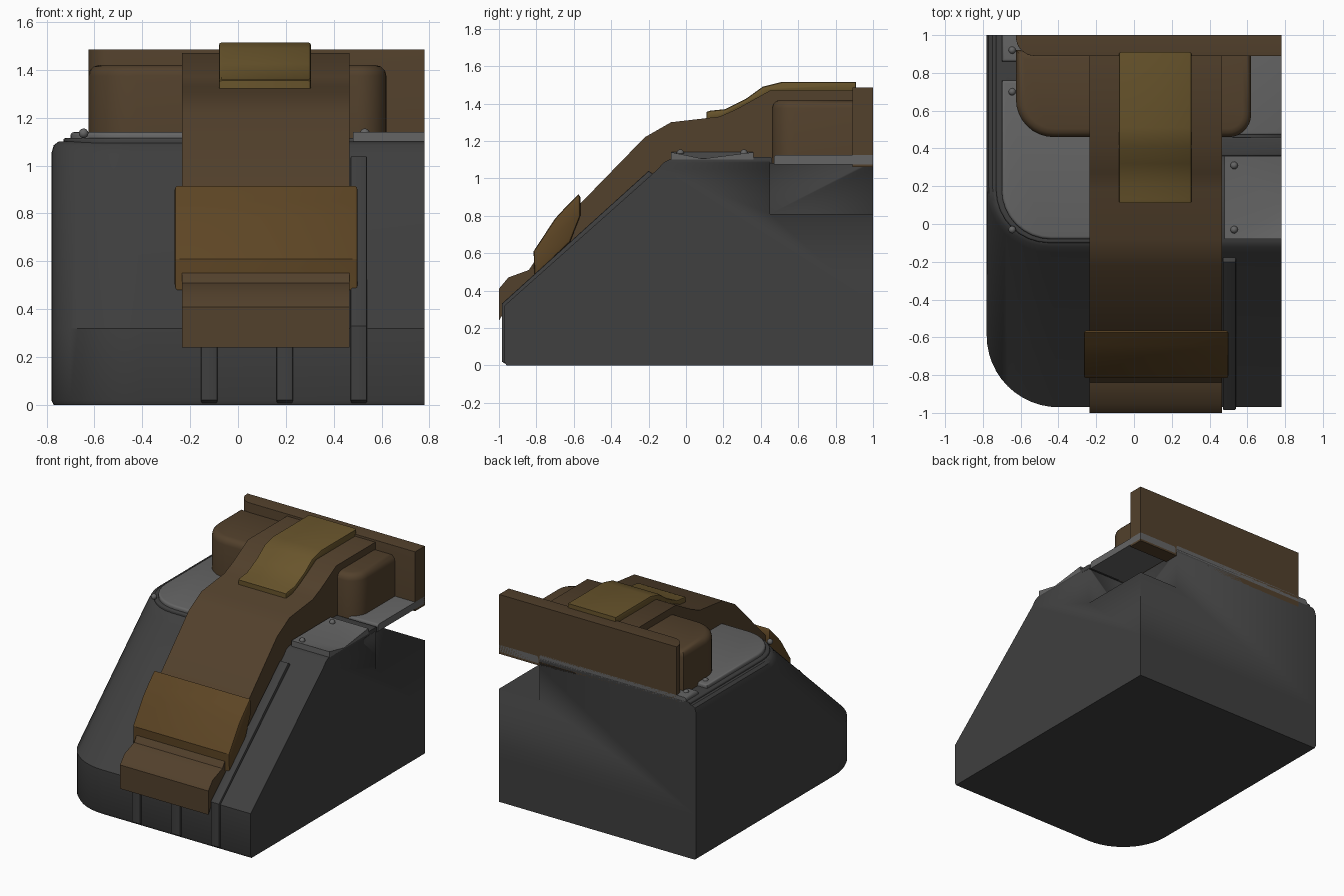
import bpy, bmesh, math
from mathutils import Vector

cube = bpy.data.objects.get("Cube")
if cube:
    bpy.data.objects.remove(cube, do_unlink=True)


def material(name, rgb):
    m = bpy.data.materials.new(name)
    m.use_nodes = True
    m.diffuse_color = (*rgb, 1)
    m.node_tree.nodes["Principled BSDF"].inputs["Base Color"].default_value = (*rgb, 1)
    return m


DARK = material("dark grey", (0.05, 0.05, 0.05))
PLATE = material("plate grey", (0.13, 0.13, 0.13))
LEATHER = material("brown leather", (0.085, 0.052, 0.025))
TAN = material("orange brown", (0.11, 0.06, 0.018))
GOLD = material("dull gold", (0.14, 0.09, 0.025))

CUT_X, CUT_Y = 0.78, 1.0


def finish(name, bm, mat):
    bmesh.ops.recalc_face_normals(bm, faces=bm.faces)
    mesh = bpy.data.meshes.new(name)
    bm.to_mesh(mesh)
    bm.free()
    ob = bpy.data.objects.new(name, mesh)
    bpy.context.collection.objects.link(ob)
    mesh.materials.append(mat)
    bpy.context.view_layer.objects.active = ob
    bpy.ops.object.select_all(action='DESELECT')
    ob.select_set(True)
    bpy.ops.object.shade_smooth_by_angle(angle=math.radians(32))
    return ob


def plan(x0, x1, y0, y1, left=0, right=0, steps=8):
    """Rectangle outline whose two front corners may be rounded."""
    pts = []
    for cx, r, start in ((x0 + left, left, math.pi), (x1 - right, right, 1.5 * math.pi)):
        for i in range(steps + 1 if r else 1):
            a = start + i / steps * math.pi / 2
            pts.append((cx + r * math.cos(a), y0 + r + r * math.sin(a)) if r else (cx, y0))
    return pts + [(x1, y1), (x0, y1)]


def prism(name, pts, lo, hi, mat, axis="z", bevel=0, pick=None, segments=3):
    """Extrude a plan (axis z) or a side profile (axis x)."""
    bm = bmesh.new()
    place = (lambda p: (p[0], p[1], lo)) if axis == "z" else (lambda p: (lo, p[0], p[1]))
    face = bm.faces.new([bm.verts.new(place(p)) for p in pts])
    new = bmesh.ops.extrude_face_region(bm, geom=[face])["geom"]
    shift = Vector((0, 0, hi - lo) if axis == "z" else (hi - lo, 0, 0))
    bmesh.ops.translate(bm, vec=shift, verts=[v for v in new if isinstance(v, bmesh.types.BMVert)])
    if bevel:
        def outer(e):
            m = (e.verts[0].co + e.verts[1].co) / 2
            if m.x > CUT_X - 0.005 or m.y > CUT_Y - 0.005:
                return False
            along = abs((e.verts[0].co - e.verts[1].co)["xyz".index(axis)]) > 1e-5
            return not along and (axis == "x" or m.z > hi - 1e-4)
        bmesh.ops.bevel(bm, geom=[e for e in bm.edges if outer(e)], offset=bevel,
                        segments=segments, profile=0.5, affect='EDGES', clamp_overlap=True)
    return finish(name, bm, mat)


# Main body: lofted plan rings, sloping front, one rounded corner
bm = bmesh.new()
rings = []
for z, front, inset, r in ((0, -0.96, 0.01, 0.37), (0.02, -0.97, 0, 0.38), (0.32, -0.97, 0, 0.38),
                           (1.05, -0.15, 0, 0.34), (1.085, -0.12, 0.01, 0.33), (1.1, -0.09, 0.03, 0.31)):
    rings.append([bm.verts.new((x, y, z)) for x, y in
                  plan(-CUT_X + inset, CUT_X, front, CUT_Y, left=r, steps=12)])
for a, b in zip(rings, rings[1:]):
    for i in range(len(a)):
        j = (i + 1) % len(a)
        bm.faces.new((a[i], a[j], b[j], b[i]))
bm.faces.new(rings[0])
bm.faces.new(rings[-1])
body = finish("main_body", bm, DARK)

# Recess in the rear corner of the body
cutter = prism("recess_cutter", plan(0.46, 0.9, 0.45, 1.2), 0.81, 1.3, DARK)
cutter.hide_render = True
cutter.hide_viewport = True
cut = body.modifiers.new("recess", 'BOOLEAN')
cut.object = cutter
cut.operation = 'DIFFERENCE'
cut.solver = 'EXACT'

# Top deck plates
prism("deck_rim", plan(-0.73, 0.46, -0.10, 1.0, left=0.28), 1.09, 1.115, DARK, bevel=0.01)
prism("deck_plate", plan(-0.70, 0.46, -0.08, 0.76, left=0.26), 1.10, 1.14, PLATE, bevel=0.015)
prism("rear_deck_plate", plan(-0.70, 0.46, 0.86, 1.0), 1.10, 1.14, PLATE, bevel=0.015)
prism("recess_cover", plan(0.47, CUT_X, 0.47, 1.0), 1.075, 1.125, PLATE, bevel=0.015)
prism("cross_bar", plan(0.46, CUT_X, 0.36, 0.46), 1.08, 1.115, DARK, bevel=0.01)

# Side deck plate with a dished top
bm = bmesh.new()
outline = [(0.48, -0.08), (CUT_X, -0.08), (CUT_X, 0.09), (CUT_X, 0.36), (0.48, 0.36)]
low, top = ([bm.verts.new((x, y, z)) for x, y in outline] for z in (1.09, 1.14))
top[2].co.z = 1.105
bm.faces.new(low)
for i in range(5):
    j = (i + 1) % 5
    bm.faces.new((low[i], low[j], top[j], top[i]))
for i, j in ((0, 1), (3, 4), (4, 0)):
    bm.faces.new((top[2], top[i], top[j]))
finish("dished_plate", bm, PLATE)

# Rivets
for n, (x, y) in enumerate(((-0.645, 0.92), (-0.645, 0.70), (-0.645, -0.03), (0.53, 0.31), (0.53, -0.03))):
    bm = bmesh.new()
    bmesh.ops.create_uvsphere(bm, u_segments=12, v_segments=8, radius=0.02)
    bmesh.ops.translate(bm, vec=(x, y, 1.135), verts=bm.verts)
    finish(f"rivet_{n + 1}", bm, PLATE)

# Raised ribs running up the front
for n, x in enumerate((-0.12, 0.195, 0.505)):
    prism(f"front_rib_{n + 1}", [(-0.96, 0.005), (-0.985, 0.02), (-0.985, 0.33), (-0.20, 1.04),
                                 (-0.17, 1.02), (-0.95, 0.3)], x - 0.035, x + 0.035, DARK, axis="x", bevel=0.008, segments=2)

# Broad strap over the front and top
prism("broad_strap", [(-1, 0.24), (-1, 0.41), (-0.95, 0.47), (-0.84, 0.51), (-0.80, 0.57),
                      (-0.57, 0.86), (-0.22, 1.22), (-0.08, 1.30), (0.18, 1.33), (0.27, 1.37),
                      (0.45, 1.47), (0.92, 1.47), (0.92, 1.09), (-0.10, 1.09), (-0.95, 0.32)],
      -0.235, 0.465, LEATHER, axis="x")

# Pad wrapped around the lower strap
prism("strap_pad", [(-0.81, 0.48), (-0.815, 0.61), (-0.70, 0.785), (-0.64, 0.85), (-0.575, 0.915),
                    (-0.565, 0.90), (-0.565, 0.80), (-0.62, 0.66)],
      -0.265, 0.50, TAN, axis="x", bevel=0.012, segments=2)

# Folded clasp on top of the strap
prism("clasp", [(0.11, 1.315), (0.11, 1.355), (0.13, 1.362), (0.21, 1.37), (0.32, 1.425), (0.41, 1.49),
                (0.51, 1.515), (0.91, 1.515), (0.91, 1.46), (0.46, 1.46), (0.28, 1.36), (0.18, 1.32)],
      -0.08, 0.305, GOLD, axis="x", bevel=0.012, segments=2)

# Rounded pouch and upright rear panel
prism("rear_pouch", plan(-0.625, 0.62, 0.46, 0.92, left=0.2, right=0.12), 1.08, 1.42, LEATHER, bevel=0.045)
prism("rear_panel", plan(-0.625, CUT_X, 0.89, 1.0, left=0.10), 1.06, 1.485, LEATHER, bevel=0.06, segments=4)
